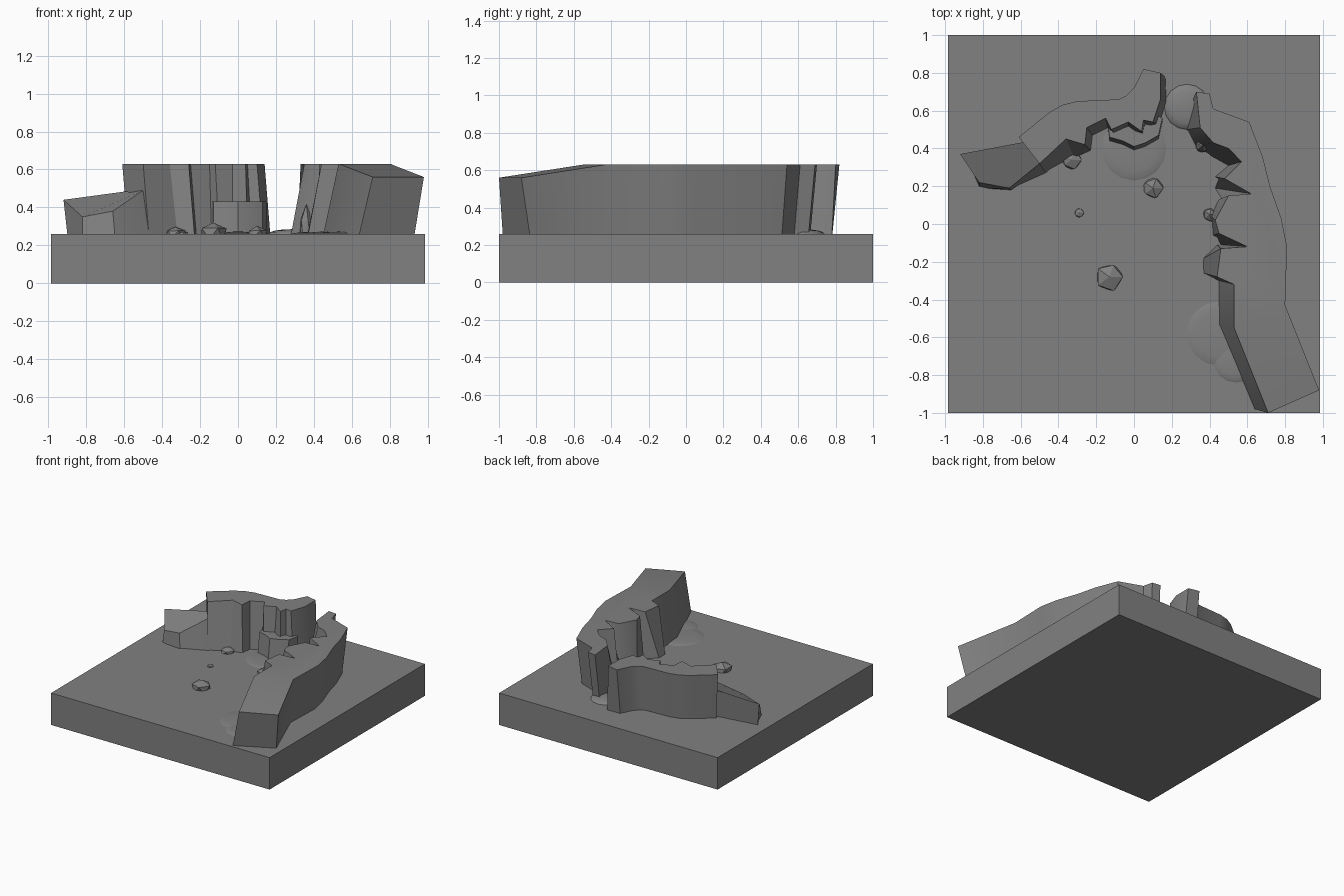
import bpy
import bmesh
import math
import random
from mathutils import Vector

random.seed(4)

GROUND = 0.26    # top of the base slab
CREST = 0.63     # top of the cliff walls
TIP = 0.56       # lowered front end of the long wall
SUNK = 0.2       # walls reach slightly into the slab

default_cube = bpy.data.objects.get("Cube")
if default_cube:
    bpy.data.objects.remove(default_cube, do_unlink=True)


def make_material(name, colour):
    material = bpy.data.materials.new(name)
    material.use_nodes = True
    material.diffuse_color = colour
    shader = material.node_tree.nodes["Principled BSDF"]
    shader.inputs["Base Color"].default_value = colour
    shader.inputs["Roughness"].default_value = 0.9
    return material


stone = make_material("grey stone", (0.22, 0.22, 0.22, 1))


def finish(name, bm, smooth_angle=None):
    """Turn a bmesh into a stone object, smoothed below the given angle."""
    bmesh.ops.recalc_face_normals(bm, faces=bm.faces[:])
    mesh = bpy.data.meshes.new(name)
    bm.to_mesh(mesh)
    bm.free()
    mesh.materials.append(stone)
    part = bpy.data.objects.new(name, mesh)
    bpy.context.collection.objects.link(part)
    if smooth_angle:
        bpy.ops.object.select_all(action="DESELECT")
        part.select_set(True)
        bpy.context.view_layer.objects.active = part
        bpy.ops.object.shade_smooth_by_angle(angle=math.radians(smooth_angle))
    return part


def add_prism(name, top, foot, split=None):
    """Leaning prism: top points with height, matching foot points at ground."""
    bm = bmesh.new()
    upper = [bm.verts.new(point) for point in top]
    lower = []
    for high, (x, y) in zip(top, foot):
        # continue the slope from the ground line down into the slab
        stretch = (high[2] - SUNK) / (high[2] - GROUND)
        lower.append(bm.verts.new((high[0] + (x - high[0]) * stretch,
                                   high[1] + (y - high[1]) * stretch, SUNK)))
    cap = bm.faces.new(upper)
    bm.faces.new(lower[::-1])
    count = len(upper)
    for i in range(count):
        j = (i + 1) % count
        bm.faces.new((upper[i], lower[i], lower[j], upper[j]))
    if split:
        bmesh.utils.face_split(cap, upper[split[0]], upper[split[1]])
    return finish(name, bm, 30)


def add_cliff(name, outer, inner_top, inner_foot, split=None):
    """Cliff wall whose outer side overhangs and whose inner side is battered."""
    def height(y):
        return TIP if y < -0.8 else CREST
    top = [(x, y, height(y)) for x, y in outer + inner_top]
    foot = [(x * 0.95, y * 0.95) for x, y in outer] + inner_foot
    return add_prism(name, top, foot, split)


def add_rock(name, x, y, radius, height):
    """Faceted boulder half buried in the ground."""
    bm = bmesh.new()
    bmesh.ops.create_icosphere(bm, subdivisions=1, radius=1)
    for vert in bm.verts:
        vert.co *= random.uniform(0.85, 1.1)
        vert.co = Vector((x + vert.co.x * radius, y + vert.co.y * radius,
                          GROUND + vert.co.z * height))
    return finish(name, bm)


def add_mound(name, x, y, radius, height):
    """Shallow smooth heap of debris."""
    bm = bmesh.new()
    bmesh.ops.create_uvsphere(bm, u_segments=16, v_segments=8, radius=1)
    for vert in bm.verts:
        vert.co = Vector((x + vert.co.x * radius, y + vert.co.y * radius,
                          GROUND + vert.co.z * height))
    return finish(name, bm, 60)


# Base slab
slab = bmesh.new()
bmesh.ops.create_cube(slab, size=1)
for corner in slab.verts:
    corner.co = Vector((corner.co.x * 1.97, corner.co.y * 2,
                        (corner.co.z + 0.5) * GROUND))
finish("base_slab", slab)

# Long cliff curving along the +x side, lowered at its front end
add_cliff(
    "long_cliff",
    outer=[(0.33, 0.7), (0.4, 0.69), (0.42, 0.61), (0.61, 0.54), (0.68, 0.36),
           (0.72, 0.2), (0.78, 0.03), (0.81, -0.12), (0.8, -0.43),
           (0.98, -0.88)],
    inner_top=[(0.71, -1), (0.53, -0.55), (0.53, -0.32), (0.44, -0.28),
               (0.46, -0.13), (0.6, -0.12), (0.45, -0.05), (0.43, 0.02),
               (0.5, 0.15), (0.62, 0.16), (0.48, 0.24), (0.57, 0.33),
               (0.5, 0.4), (0.42, 0.43), (0.35, 0.51)],
    inner_foot=[(0.64, -0.98), (0.45, -0.53), (0.45, -0.3), (0.37, -0.26),
                (0.37, -0.18), (0.46, -0.11), (0.42, -0.06), (0.41, 0.04),
                (0.45, 0.13), (0.43, 0.19), (0.43, 0.25), (0.5, 0.31),
                (0.4, 0.37), (0.33, 0.41), (0.28, 0.5)],
    split=(8, 11))

# Shorter cliff at the back
add_cliff(
    "back_cliff",
    outer=[(-0.61, 0.46), (-0.45, 0.59), (-0.38, 0.63), (-0.3, 0.65),
           (-0.08, 0.66), (-0.04, 0.68), (0, 0.72), (0.05, 0.82)],
    inner_top=[(0.14, 0.8), (0.14, 0.66), (0.1, 0.54), (0.05, 0.55),
               (0.04, 0.49), (-0.03, 0.54), (-0.12, 0.5), (-0.15, 0.56),
               (-0.25, 0.51), (-0.26, 0.42), (-0.36, 0.45), (-0.5, 0.32)],
    inner_foot=[(0.165, 0.78), (0.17, 0.65), (0.13, 0.52), (0.07, 0.51),
                (0.05, 0.47), (-0.03, 0.5), (-0.1, 0.47), (-0.14, 0.51),
                (-0.22, 0.47), (-0.23, 0.39), (-0.32, 0.36), (-0.47, 0.27)])

# Low sloping shoulder at the -x end of the back cliff
add_prism(
    "cliff_shoulder",
    top=[(-0.92, 0.37, 0.44), (-0.55, 0.44, 0.49), (-0.45, 0.35, 0.49),
         (-0.5, 0.32, 0.49), (-0.66, 0.19, 0.38), (-0.82, 0.22, 0.35)],
    foot=[(-0.9, 0.36), (-0.52, 0.42), (-0.42, 0.32),
          (-0.47, 0.27), (-0.65, 0.18), (-0.82, 0.2)])

# Half-height ledge in front of the back cliff
ledge_line = [(-0.14, 0.54), (-0.13, 0.46), (-0.06, 0.44), (0, 0.41),
              (0.06, 0.43), (0.13, 0.47), (0.15, 0.56), (0.08, 0.6)]
add_prism("cliff_ledge", [(x, y, 0.43) for x, y in ledge_line],
          [(x, y - 0.02) for x, y in ledge_line])

# Loose boulders
for place, x, y, radius, height in (
        ("front", -0.13, -0.28, 0.08, 0.065),
        ("middle", 0.1, 0.19, 0.06, 0.04),
        ("side", -0.33, 0.34, 0.06, 0.04),
        ("small", -0.29, 0.06, 0.028, 0.02),
        ("wall", 0.4, 0.05, 0.04, 0.05),
        ("corner", 0.36, 0.41, 0.04, 0.17)):
    add_rock(place + "_boulder", x, y, radius, height)

# Debris heaps
for place, x, y, radius, height in (
        ("gap", 0.28, 0.62, 0.12, 0.025),
        ("wall_foot", 0.45, -0.58, 0.17, 0.012),
        ("wall_front", 0.54, -0.72, 0.12, 0.012),
        ("ledge_foot", 0, 0.4, 0.17, 0.012)):
    add_mound(place + "_debris", x, y, radius, height)
